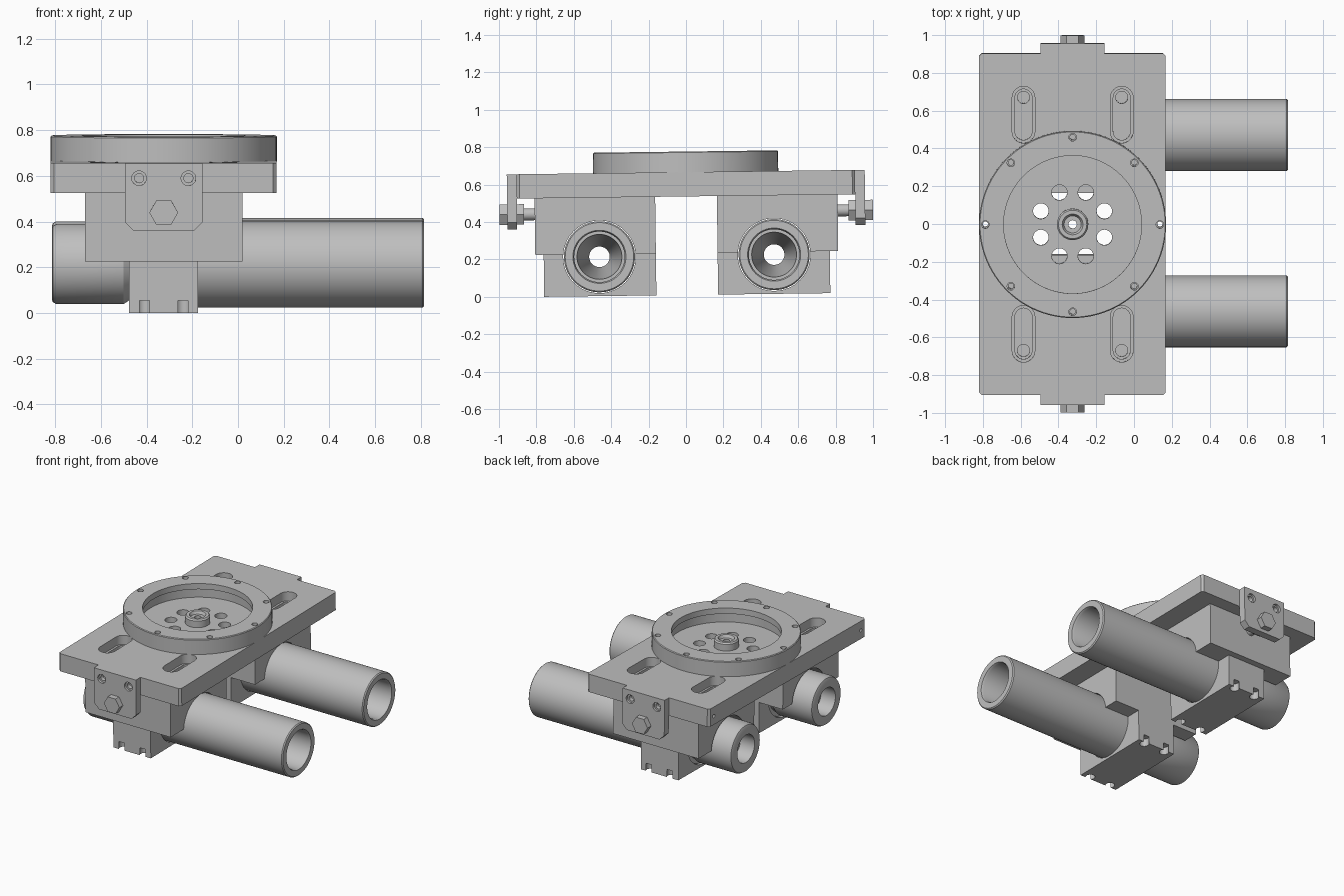
import bpy, bmesh, math
from mathutils import Matrix, Vector

if "Cube" in bpy.data.objects:
    bpy.data.objects.remove(bpy.data.objects["Cube"], do_unlink=True)

grey = bpy.data.materials.new("machined grey")
grey.use_nodes = True
colour = (0.52, 0.52, 0.52, 1)
grey.diffuse_color = colour
grey.node_tree.nodes["Principled BSDF"].inputs["Base Color"].default_value = colour

AXIS = {"z": Matrix(), "x": Matrix.Rotation(math.pi / 2, 4, "Y"),
        "y": Matrix.Rotation(-math.pi / 2, 4, "X")}
parts = []


def finish(bm, name, keep):
    bmesh.ops.recalc_face_normals(bm, faces=bm.faces)
    me = bpy.data.meshes.new(name)
    bm.to_mesh(me)
    bm.free()
    me.materials.append(grey)
    ob = bpy.data.objects.new(name, me)
    bpy.context.collection.objects.link(ob)
    if keep:
        parts.append(ob)
    return ob


def lathe(name, profile, centre, axis="z", segs=64, closed=False, keep=True):
    """Spin (radius, height) points round an axis; closed profiles make rings."""
    bm = bmesh.new()
    rings = []
    for r, h in profile:
        rings.append([bm.verts.new((r * math.cos(math.tau * i / segs),
                                    r * math.sin(math.tau * i / segs), h)) for i in range(segs)])
    pairs = list(zip(rings, rings[1:])) + ([(rings[-1], rings[0])] if closed else [])
    for a, b in pairs:
        for i in range(segs):
            j = (i + 1) % segs
            bm.faces.new((a[i], a[j], b[j], b[i]))
    if not closed:
        bm.faces.new(rings[0])
        bm.faces.new(rings[-1])
    bmesh.ops.transform(bm, matrix=Matrix.Translation(centre) @ AXIS[axis], verts=bm.verts)
    return finish(bm, name, keep)


def rod(name, r, a, b, centre, axis="z", segs=32, keep=True):
    return lathe(name, [(r, a), (r, b)], centre, axis, segs, keep=keep)


def prism(name, outline, a, b, axis="z", keep=True):
    """Extrude a 2D outline from a to b along z, or along y with (x, z) points."""
    bm = bmesh.new()
    place = (lambda u, v, h: (u, v, h)) if axis == "z" else (lambda u, v, h: (u, h, v))
    face = bm.faces.new([bm.verts.new(place(u, v, a)) for u, v in outline])
    grown = bmesh.ops.extrude_face_region(bm, geom=[face])["geom"]
    move = Vector(place(0, 0, b - a))
    bmesh.ops.translate(bm, vec=move, verts=[g for g in grown if isinstance(g, bmesh.types.BMVert)])
    return finish(bm, name, keep)


def rect(x0, x1, y0, y1, c=0):
    if not c:
        return [(x0, y0), (x1, y0), (x1, y1), (x0, y1)]
    return [(x0 + c, y0), (x1 - c, y0), (x1, y0 + c), (x1, y1 - c),
            (x1 - c, y1), (x0 + c, y1), (x0, y1 - c), (x0, y0 + c)]


def capsule(x, y0, y1, r, n=16):
    top = [(x + r * math.cos(math.pi * i / n), y1 + r * math.sin(math.pi * i / n)) for i in range(n + 1)]
    return top + [(2 * x - u, y0 + y1 - v) for u, v in top]


def cut(ob, cutter):
    mod = ob.modifiers.new("cut", "BOOLEAN")
    mod.operation, mod.solver, mod.object = "DIFFERENCE", "EXACT", cutter
    bpy.context.view_layer.objects.active = ob
    bpy.ops.object.modifier_apply(modifier=mod.name)
    bpy.data.objects.remove(cutter, do_unlink=True)


def hole(ob, r, a, b, centre, axis="z"):
    cut(ob, rod("cutter", r, a, b, centre, axis, keep=False))


CX = -0.325                       # centre of the turntable
BOTTOM, TOP = 0.537, 0.667        # plate faces
PIPE_Y, PIPE_Z = 0.467, 0.22
SLOT_X = (CX - 0.26, CX + 0.26)

# Base plate and turntable ring
plate = prism("base_plate", rect(-0.82, 0.168, -0.905, 0.905, 0.015), BOTTOM, TOP)
ring = lathe("turntable_ring", [(0.365, 0.777), (0.49, 0.777), (0.495, 0.772), (0.495, TOP - 0.003),
             (0.385, TOP - 0.003), (0.385, 0.735), (0.365, 0.735)], (CX, 0, 0), segs=96, closed=True)
lathe("centre_boss", [(0.022, TOP - 0.01), (0.083, TOP - 0.01), (0.083, 0.715), (0.075, 0.725),
      (0.055, 0.725), (0.045, 0.705), (0.022, 0.705)], (CX, 0, 0), segs=48, closed=True)
hole(plate, 0.03, 0, 1, (CX, 0, 0))
for k in range(8):
    a = math.tau * k / 8
    p = (CX + 0.462 * math.cos(a), 0.462 * math.sin(a), 0)
    hole(ring, 0.02, 0.6, 0.9, p)
    hole(plate, 0.014, 0.5, 0.9, p)
    a += math.tau / 16
    hole(plate, 0.041, 0.5, 0.9, (CX + 0.182 * math.cos(a), 0.182 * math.sin(a), 0))

# Stepped slots and small side holes in the plate
for s in (-1, 1):
    for x in SLOT_X:
        y0, y1 = sorted((s * 0.49, s * 0.67))
        cut(plate, prism("cutter", capsule(x, y0, y1, 0.06), 0.6, 0.9, keep=False))
        cut(plate, prism("cutter", capsule(x, y0, y1, 0.045), 0.5, 0.9, keep=False))
    hole(plate, 0.012, -0.9, -0.77, (0, s * 0.85, 0.6), "x")

for s, side in ((-1, "front"), (1, "back")):
    def span(a, b):
        return sorted((s * a, s * b))

    # Carrier block, clamp cap and their bores
    upper = prism(side + "_carrier_block", rect(-0.67, 0.02, *span(0.165, 0.81)), 0.235, BOTTOM)
    cap = prism(side + "_clamp_cap", rect(-0.478, -0.175, *span(0.165, 0.765)), 0.01, 0.235)
    for ob in (upper, cap):
        hole_cutter = rod("cutter", 0.194, -1, 1, (0, s * PIPE_Y, PIPE_Z), "x", 64, keep=False)
        cut(ob, hole_cutter)
    for x in SLOT_X:
        hole(upper, 0.032, 0.47, 0.6, (x, s * 0.67, 0))
    for x in (CX - 0.085, CX + 0.085):
        for y in (0.187, 0.743):
            hole(cap, 0.031, -0.1, 0.065, (x, s * y, 0))

    # Tube with stepped, tapered bore and a rounded collar at the far end
    lathe(side + "_tube", [(0.19, 0.808), (0.183, 0.815), (0.142, 0.815), (0.135, 0.8), (0.135, 0.25),
          (0.12, 0.25), (0.055, -0.3), (0.055, -0.7), (0.1, -0.7), (0.1, -0.815), (0.155, -0.815),
          (0.167, -0.81), (0.175, -0.795), (0.175, -0.5), (0.16, -0.478), (0.16, -0.46), (0.19, -0.46)],
          (0, s * PIPE_Y, PIPE_Z), "x", closed=True)

    # End tab with two counterbores
    tab = prism(side + "_end_tab", [(CX - 0.17, TOP), (CX - 0.17, 0.41), (CX - 0.132, 0.372),
                (CX + 0.132, 0.372), (CX + 0.17, 0.41), (CX + 0.17, TOP)], *span(0.905, 0.957), "y")
    for x in (CX - 0.108, CX + 0.108):
        hole(tab, 0.032, *span(0.94, 1.1), (x, 0, 0.602), "y")
        hole(tab, 0.02, *span(0.91, 1.1), (x, 0, 0.602), "y")

    # Adjusting bolt: head, lock nut and shaft
    at = (CX, 0, 0.452)
    rod(side + "_bolt_head", 0.063, *span(0.957, 0.998), at, "y", 6)
    rod(side + "_lock_nut", 0.063, *span(0.868, 0.905), at, "y", 6)
    rod(side + "_bolt_shaft", 0.032, *span(0.8, 0.96), at, "y")

# Slight tilt of the whole assembly
tilt = Matrix.Translation((0, 0.007, 0)) @ Matrix.Rotation(0.0128, 4, "X")
bpy.ops.object.select_all(action="DESELECT")
for ob in parts:
    ob.data.transform(tilt)
    ob.select_set(True)
bpy.context.view_layer.objects.active = parts[0]
bpy.ops.object.shade_smooth_by_angle(angle=math.radians(30))
